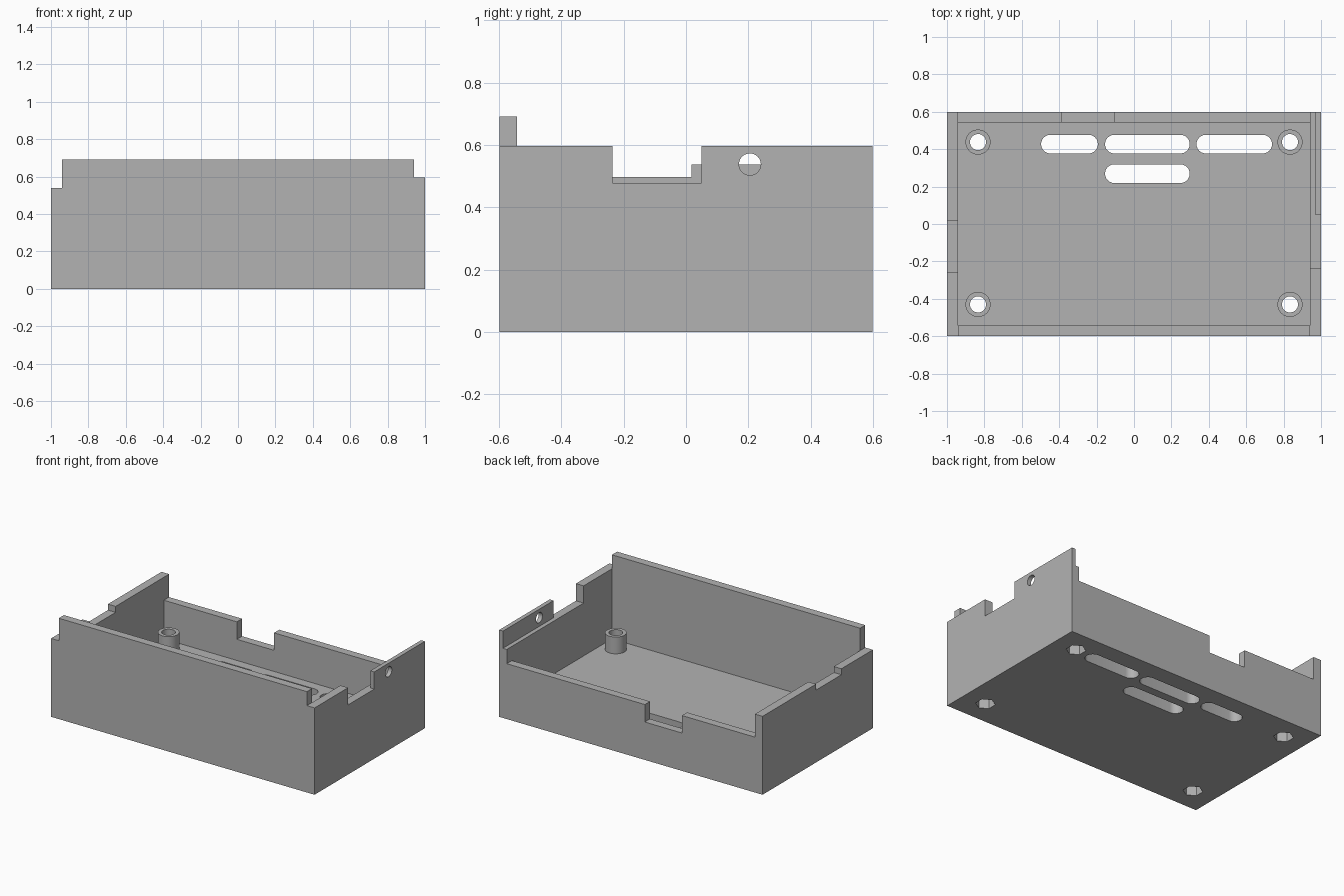
import bpy
import bmesh
import math
from mathutils import Matrix, Vector

cube = bpy.data.objects.get("Cube")
if cube:
    bpy.data.objects.remove(cube, do_unlink=True)

# Single grey plastic
grey = bpy.data.materials.new("grey_plastic")
grey.use_nodes = True
grey.diffuse_color = (0.45, 0.45, 0.45, 1)
grey.node_tree.nodes["Principled BSDF"].inputs["Base Color"].default_value = grey.diffuse_color

HALF_Y = 0.598
IN_X, IN_Y = 0.942, 0.542      # inner faces of the walls
FLOOR = 0.115
LEFT_TOP, RIGHT_TOP, FRONT_TOP, BACK_TOP = 0.538, 0.596, 0.692, 0.38
SHELF = 0.478
OVER = 1.2                     # cutters reach past the case


def finish(name, bm):
    bmesh.ops.recalc_face_normals(bm, faces=bm.faces)
    mesh = bpy.data.meshes.new(name)
    bm.to_mesh(mesh)
    bm.free()
    mesh.materials.append(grey)
    obj = bpy.data.objects.new(name, mesh)
    bpy.context.collection.objects.link(obj)
    return obj


def box(name, x, y, z):
    bm = bmesh.new()
    size = Matrix.Diagonal((x[1] - x[0], y[1] - y[0], z[1] - z[0], 1))
    centre = Vector((sum(x), sum(y), sum(z))) / 2
    bmesh.ops.create_cube(bm, size=1, matrix=Matrix.Translation(centre) @ size)
    return finish(name, bm)


def prism(name, outline, z0, z1):
    bm = bmesh.new()
    face = bm.faces.new([bm.verts.new((x, y, z0)) for x, y in outline])
    top = bmesh.ops.extrude_face_region(bm, geom=[face])["geom"]
    moved = [v for v in top if isinstance(v, bmesh.types.BMVert)]
    bmesh.ops.translate(bm, verts=moved, vec=(0, 0, z1 - z0))
    return finish(name, bm)


def circle(cx, cy, r, sides=40, start=0.0):
    angles = [start + math.tau * i / sides for i in range(sides)]
    return [(cx + r * math.cos(a), cy + r * math.sin(a)) for a in angles]


def stadium(x0, x1, cy, r, steps=12):
    points = []
    for cx, start in ((x1 - r, -math.pi / 2), (x0 + r, math.pi / 2)):
        for i in range(steps + 1):
            a = start + math.pi * i / steps
            points.append((cx + r * math.cos(a), cy + r * math.sin(a)))
    return points


def cut(target, cutter):
    cutter.hide_render = True
    mod = target.modifiers.new("cut", 'BOOLEAN')
    mod.operation = 'DIFFERENCE'
    mod.solver = 'EXACT'
    mod.object = cutter
    bpy.context.view_layer.objects.active = target
    bpy.ops.object.modifier_apply(modifier=mod.name)
    bpy.data.objects.remove(cutter, do_unlink=True)


def smooth(obj):
    bpy.ops.object.select_all(action='DESELECT')
    obj.select_set(True)
    bpy.context.view_layer.objects.active = obj
    bpy.ops.object.shade_smooth_by_angle(angle=math.radians(30))


# Open case: hollow, then lower each wall and notch it
case = box("case_shell", (-1, 1), (-HALF_Y, HALF_Y), (0, FRONT_TOP))
wall_cuts = {
    "hollow": ((-IN_X, IN_X), (-IN_Y, IN_Y), FLOOR),
    "low_x_wall_top": ((-OVER, -IN_X), (-OVER, OVER), LEFT_TOP),
    "high_x_wall_top": ((IN_X, OVER), (-OVER, OVER), RIGHT_TOP),
    "back_wall_top": ((-IN_X, IN_X), (0.5, OVER), BACK_TOP),
    "low_x_notch": ((-OVER, -0.9), (-0.257, 0.018), 0.497),
    "high_x_notch": ((0.9, OVER), (-0.235, 0.049), SHELF),
    "lip_shelf": ((0.9, 0.971), (0, OVER), SHELF),
    "back_notch": ((-0.388, -0.106), (0.5, OVER), 0.26),
}
for name, (x, y, bottom) in wall_cuts.items():
    cut(case, box(name, x, y, (bottom, OVER)))

# Round hole through the thin lip
lip_hole = prism("lip_hole", circle(0, 0, 0.035), -0.1, 0.1)
lip_hole.data.transform(Matrix.Translation((1, 0.205, 0.538)) @ Matrix.Rotation(math.pi / 2, 4, 'Y'))
cut(case, lip_hole)

# Vent slots in the floor
for x0, x1, cy in ((-0.497, -0.193, 0.427), (-0.155, 0.298, 0.427),
                   (0.334, 0.738, 0.427), (-0.155, 0.298, 0.269)):
    cut(case, prism("vent_slot", stadium(x0, x1, cy, 0.05), -0.1, 0.2))

# Screw posts, with through holes and hexagonal nut pockets below
for side, px in (("left", 0.834), ("right", -0.834)):
    for end, py in (("front", -0.43), ("back", 0.438)):
        post = prism(f"{end}_{side}_post", circle(px, py, 0.067), FLOOR, 0.23)
        for part in (post, case):
            cut(part, prism("screw_hole", circle(px, py, 0.043), -0.1, 0.4))
        cut(case, prism("nut_pocket", circle(px, py, 0.062, 6, math.pi / 6), -0.1, 0.1))
        smooth(post)
smooth(case)
